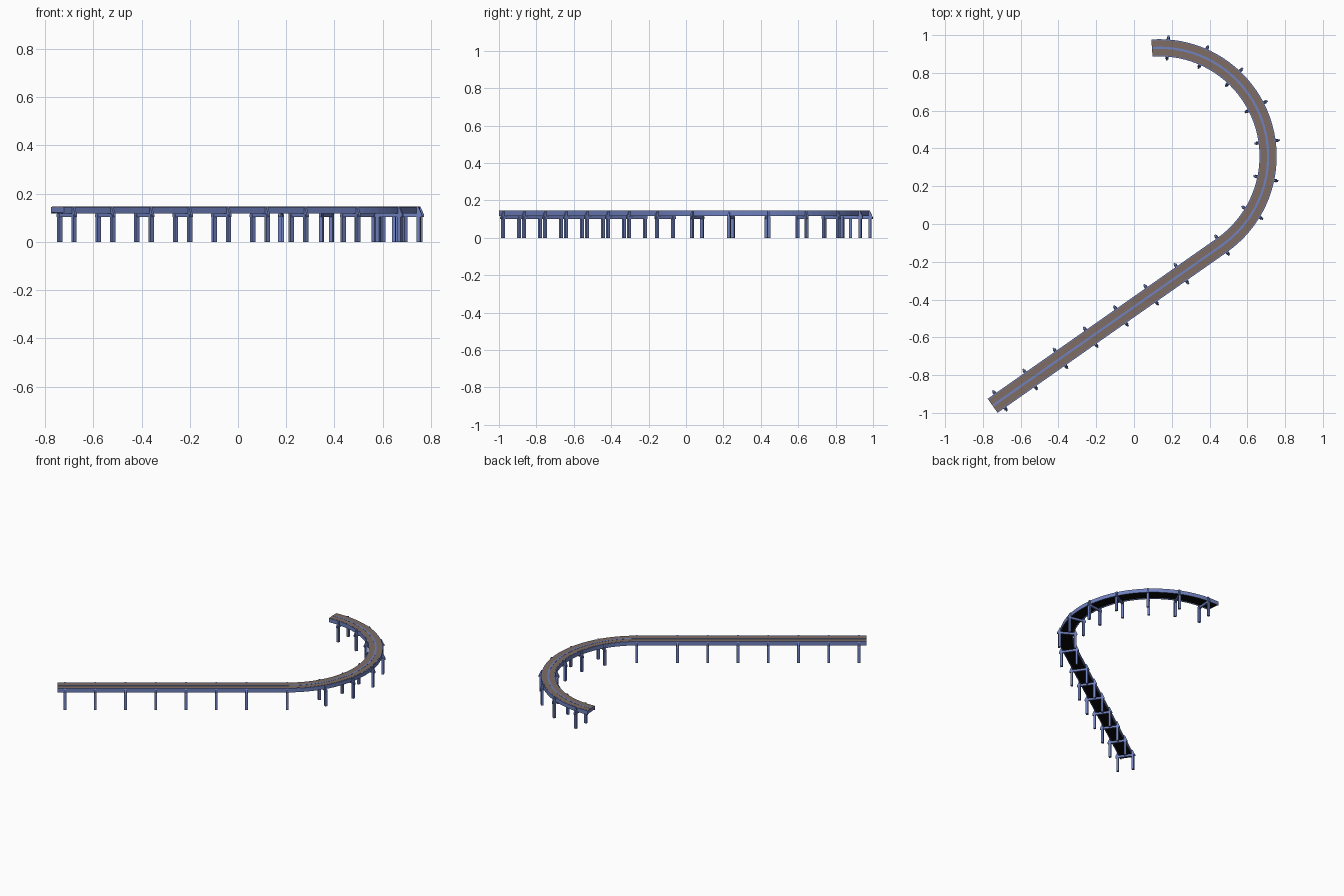
import bpy, bmesh, math
from mathutils import Vector, Matrix

if "Cube" in bpy.data.objects:
    bpy.data.objects.remove(bpy.data.objects["Cube"])


def material(name, rgb):
    m = bpy.data.materials.new(name)
    m.diffuse_color = (*rgb, 1)
    m.use_nodes = True
    m.node_tree.nodes["Principled BSDF"].inputs["Base Color"].default_value = m.diffuse_color
    return m


BLUE = material("steel blue", (0.16, 0.22, 0.52))
BROWN = material("belt brown", (0.21, 0.155, 0.125))
BLACK = material("underside black", (0.003, 0.003, 0.004))

# Path: straight run tangent to an arc
CENTRE, R = Vector((0.135, 0.358)), 0.575
A0, A1 = math.radians(-55), math.radians(94)
HEAD = Vector((math.cos(math.radians(35)), math.sin(math.radians(35))))
JOIN = CENTRE + R * Vector((math.cos(A0), math.sin(A0)))
LENGTH = 1.481


def on_line(back):
    """Point, outward normal on the straight, measured back from the join."""
    return JOIN - HEAD * back, Vector((HEAD.y, -HEAD.x))


def on_arc(a):
    n = Vector((math.cos(a), math.sin(a)))
    return CENTRE + R * n, n


STEPS = 40
PATH = [on_line(LENGTH)] + [on_arc(A0 + (A1 - A0) * i / STEPS) for i in range(STEPS + 1)]


def finish(name, bm, mat):
    bmesh.ops.recalc_face_normals(bm, faces=bm.faces)
    me = bpy.data.meshes.new(name)
    bm.to_mesh(me)
    bm.free()
    me.materials.append(mat)
    ob = bpy.data.objects.new(name, me)
    bpy.context.collection.objects.link(ob)
    return ob


def sweep(name, profile, mat):
    """Sweep a closed (offset, z) profile along the path."""
    bm = bmesh.new()
    rings = [[bm.verts.new((*(p + n * o), z)) for o, z in profile] for p, n in PATH]
    k = len(profile)
    for a, b in zip(rings, rings[1:]):
        for i in range(k):
            j = (i + 1) % k
            bm.faces.new((a[i], a[j], b[j], b[i]))
    bm.faces.new(rings[0])
    bm.faces.new(rings[-1])
    return finish(name, bm, mat)


def rect(o0, o1, z0, z1):
    return [(o0, z0), (o1, z0), (o1, z1), (o0, z1)]


# Deck parts
sweep("underside_panel", rect(-0.039, 0.039, 0.122, 0.124), BLACK)
sweep("deck_core", rect(-0.039, 0.039, 0.124, 0.142), BLUE)
sweep("belt_inner_lane", rect(-0.040, -0.006, 0.142, 0.146), BROWN)
sweep("belt_outer_lane", rect(0.006, 0.040, 0.142, 0.146), BROWN)
sweep("centre_rail", rect(-0.006, 0.006, 0.142, 0.147), BLUE)
for side, s in (("inner", -1), ("outer", 1)):
    sweep(side + "_rail", rect(s * 0.040, s * 0.0455, 0.117, 0.145), BLUE)


def box(bm, size, loc):
    bmesh.ops.create_cube(bm, size=1, matrix=Matrix.Translation(loc) @ Matrix.Diagonal((*size, 1)))


def gusset(bm, s):
    """Tapered bracket plate tying a leg top to the rail."""
    prof = [(0.044, 0.102), (0.067, 0.102), (0.067, 0.112), (0.051, 0.147), (0.044, 0.147)]
    a, b = [[bm.verts.new((s * x, y, z)) for x, z in prof] for y in (-0.005, 0.005)]
    bm.faces.new(a)
    bm.faces.new(b)
    for i in range(len(prof)):
        j = (i + 1) % len(prof)
        bm.faces.new((a[i], a[j], b[j], b[i]))


def trestle(name, p, n):
    """Two legs, a cross beam and brackets; local x runs across the path."""
    bm = bmesh.new()
    for s in (-1, 1):
        box(bm, (0.015, 0.017, 0.114), (s * 0.052, 0, 0.057))
        gusset(bm, s)
    box(bm, (0.10, 0.011, 0.015), (0, 0, 0.1095))
    ob = finish(name, bm, BLUE)
    ob.location = (p.x, p.y, 0)
    ob.rotation_euler.z = math.atan2(n.y, n.x)


# Supports: seven on the straight, eight round the bend
for i in range(7):
    trestle(f"straight_support_{i + 1}", *on_line(LENGTH - 0.047 - 0.1955 * i))
for i, deg in enumerate([-54.8] + [-31.3 + 19.5 * k for k in range(7)]):
    trestle(f"bend_support_{i + 1}", *on_arc(math.radians(deg)))
